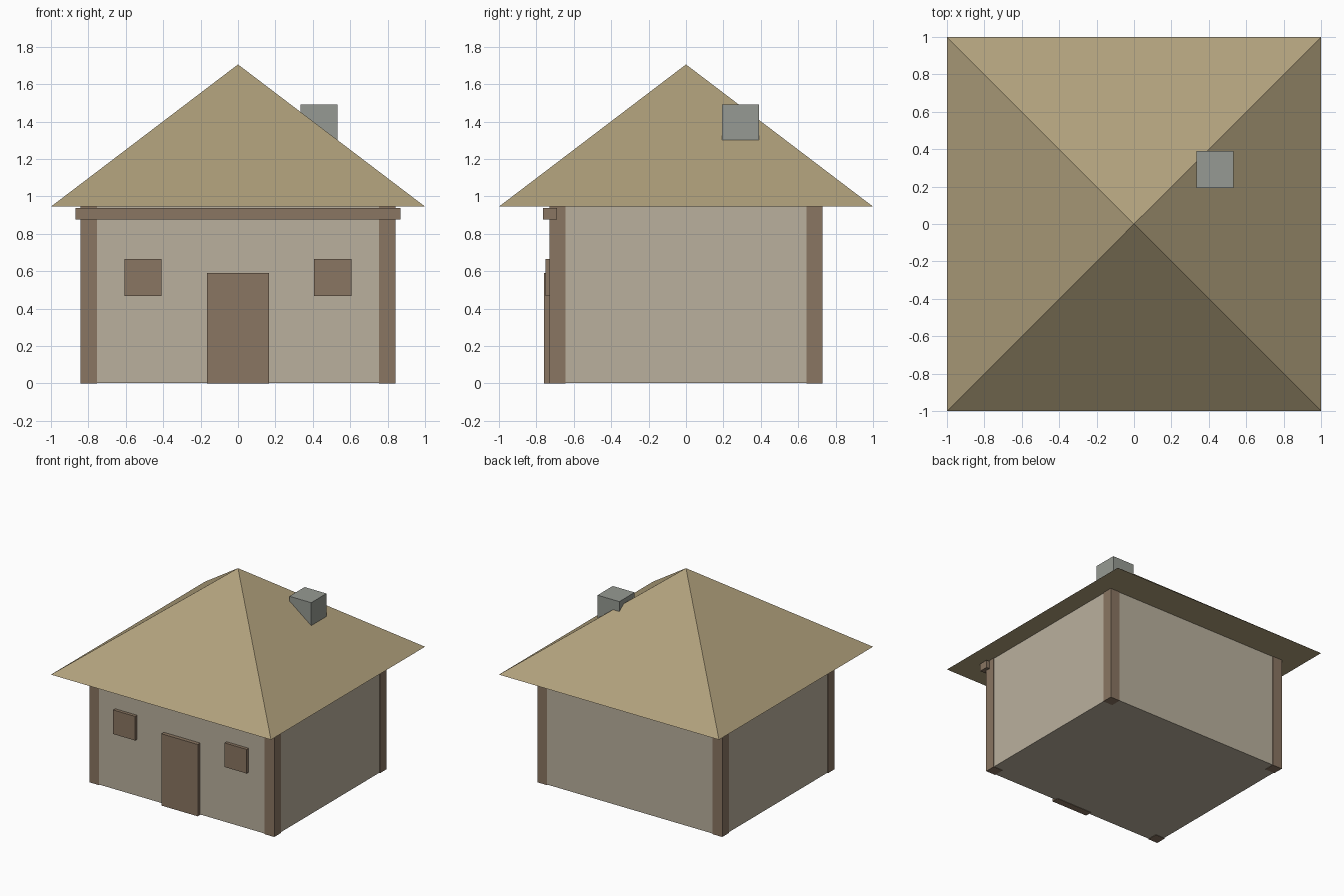
import bpy

if "Cube" in bpy.data.objects:
    bpy.data.objects.remove(bpy.data.objects["Cube"])


def material(name, rgb):
    """Flat colour given as 0-255 sRGB, stored linear."""
    m = bpy.data.materials.new(name)
    lin = [((c / 255 + 0.055) / 1.055) ** 2.4 for c in rgb]
    m.diffuse_color = (*lin, 1)
    m.use_nodes = True
    m.node_tree.nodes["Principled BSDF"].inputs["Base Color"].default_value = m.diffuse_color
    return m


PLASTER = material("plaster", (186, 176, 157))
WOOD = material("brown wood", (138, 118, 98))
THATCH = material("straw thatch", (176, 160, 124))
STONE = material("grey stone", (150, 154, 147))


def box(name, lo, hi, mat):
    """Axis-aligned box between two corners."""
    bpy.ops.mesh.primitive_cube_add(size=1, location=[(a + b) / 2 for a, b in zip(lo, hi)])
    ob = bpy.context.object
    ob.name = name
    ob.scale = [b - a for a, b in zip(lo, hi)]
    bpy.ops.object.transform_apply(location=False, rotation=False, scale=True)
    ob.data.materials.append(mat)
    return ob


EAVE, PEAK = 0.945, 1.705

# Walls, set just inside the corner posts
box("walls", (-0.836, -0.726, 0.003), (0.836, 0.726, EAVE), PLASTER)

# Corner posts
for sx, x in (("left", -0.7975), ("right", 0.7975)):
    for sy, y in (("front", -0.6865), ("back", 0.6865)):
        box(f"{sy}_{sx}_post", (x - 0.0435, y - 0.0435, 0),
            (x + 0.0435, y + 0.0435, EAVE), WOOD)

# Front beam, door and shutters
box("front_beam", (-0.87, -0.765, 0.875), (0.87, -0.69, 0.938), WOOD)
box("door", (-0.165, -0.758, 0), (0.165, -0.70, 0.59), WOOD)
for side, x in (("left", -0.508), ("right", 0.506)):
    box(f"{side}_shutter", (x - 0.1, -0.752, 0.467), (x + 0.1, -0.70, 0.665), WOOD)

# Pyramid roof
verts = [(-1, -1, EAVE), (1, -1, EAVE), (1, 1, EAVE), (-1, 1, EAVE), (0, 0, PEAK)]
faces = [(3, 2, 1, 0)] + [(i, (i + 1) % 4, 4) for i in range(4)]
mesh = bpy.data.meshes.new("roof")
mesh.from_pydata(verts, [], faces)
mesh.materials.append(THATCH)
bpy.context.collection.objects.link(bpy.data.objects.new("roof", mesh))

# Chimney
box("chimney", (0.333, 0.192, 1.295), (0.531, 0.39, 1.49), STONE)
